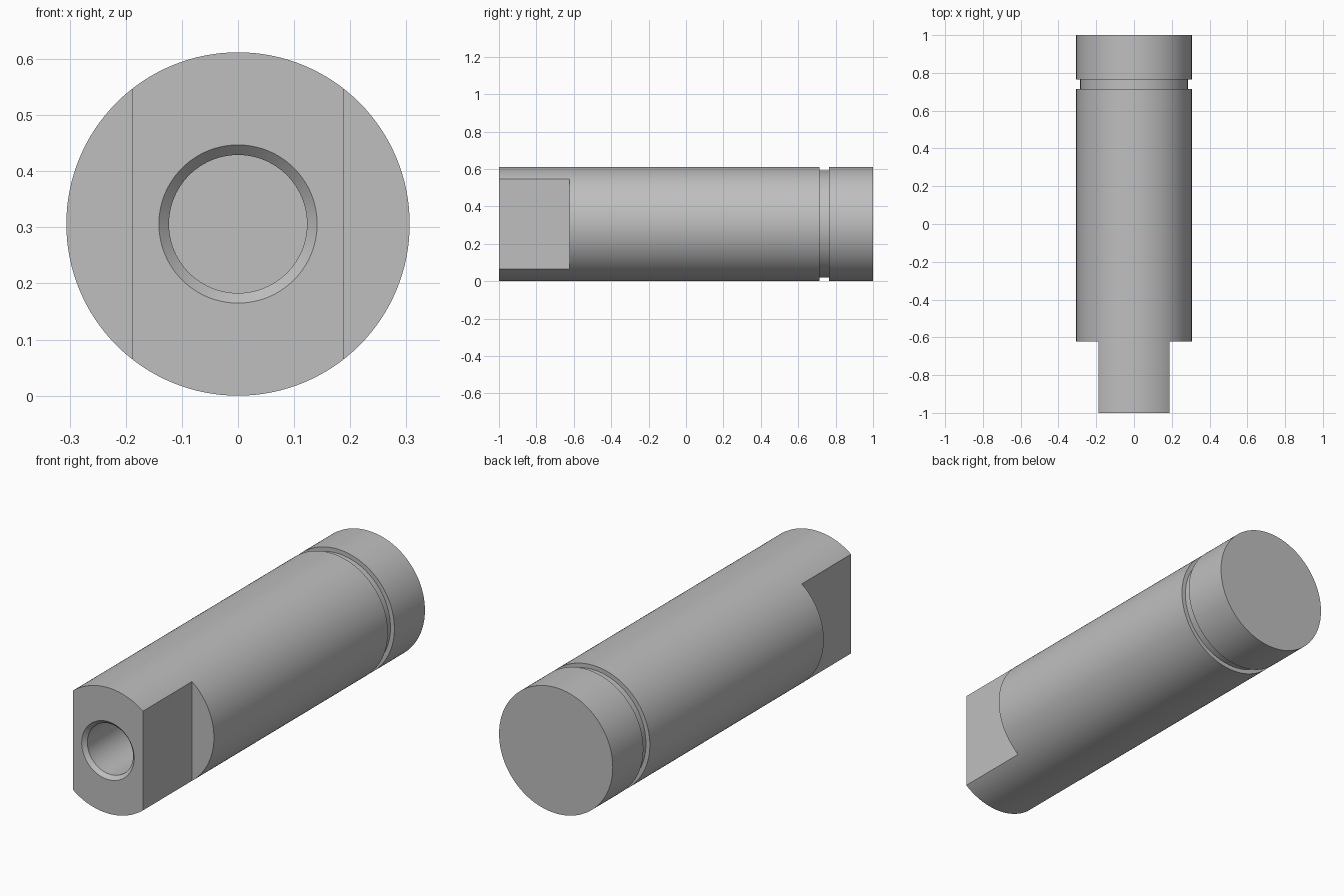
import bpy, bmesh, math
from mathutils import Matrix, Vector

cube = bpy.data.objects.get("Cube")
if cube:
    bpy.data.objects.remove(cube, do_unlink=True)

RADIUS = 0.306
FLAT_X = 0.188      # half width across the flats
FLAT_END = -0.622   # where the flats stop

steel = bpy.data.materials.new("plain_grey")
steel.use_nodes = True
grey = (0.52, 0.52, 0.52, 1)
steel.diffuse_color = grey
steel.node_tree.nodes["Principled BSDF"].inputs["Base Color"].default_value = grey


def add_object(name, bm):
    bmesh.ops.recalc_face_normals(bm, faces=bm.faces)
    mesh = bpy.data.meshes.new(name)
    bm.to_mesh(mesh)
    bm.free()
    mesh.materials.append(steel)
    obj = bpy.data.objects.new(name, mesh)
    bpy.context.collection.objects.link(obj)
    return obj


def lathe(name, profile, steps=128):
    """Turn (radius, y) points around the pin's long axis."""
    bm = bmesh.new()
    verts = [bm.verts.new((r, y, RADIUS)) for r, y in profile]
    edges = [bm.edges.new(pair) for pair in zip(verts, verts[1:])]
    bmesh.ops.spin(bm, geom=verts + edges, cent=(0, 0, RADIUS), axis=(0, 1, 0),
                   angle=math.tau, steps=steps, use_duplicate=False)
    bmesh.ops.remove_doubles(bm, verts=bm.verts, dist=0.0001)
    return add_object(name, bm)


# Turned body: chamfered blind bore, outer wall, retaining groove, solid back
pin = lathe("pin_body", [
    (0, -0.3), (0.123, -0.3), (0.123, -0.982), (0.141, -1),
    (RADIUS, -1), (RADIUS, 0.715), (0.285, 0.715), (0.285, 0.765),
    (RADIUS, 0.765), (RADIUS, 1), (0, 1)])

# Wrench flats milled on both sides of the front end
for side, sign in (("left", 1), ("right", -1)):
    bm = bmesh.new()
    size = Vector((0.4, 1, 1))
    centre = Vector((sign * (FLAT_X + size.x / 2), FLAT_END - size.y / 2, RADIUS))
    bmesh.ops.create_cube(bm, size=1, matrix=Matrix.LocRotScale(centre, None, size))
    cutter = add_object(side + "_flat_cutter", bm)
    cutter.hide_render = True
    cut = pin.modifiers.new(side + "_flat", 'BOOLEAN')
    cut.operation = 'DIFFERENCE'
    cut.solver = 'EXACT'
    cut.object = cutter
    bpy.ops.object.select_all(action='DESELECT')
    bpy.context.view_layer.objects.active = pin
    pin.select_set(True)
    bpy.ops.object.modifier_apply(modifier=cut.name)
    bpy.data.objects.remove(cutter, do_unlink=True)

bpy.ops.object.shade_smooth_by_angle(angle=math.radians(30))
